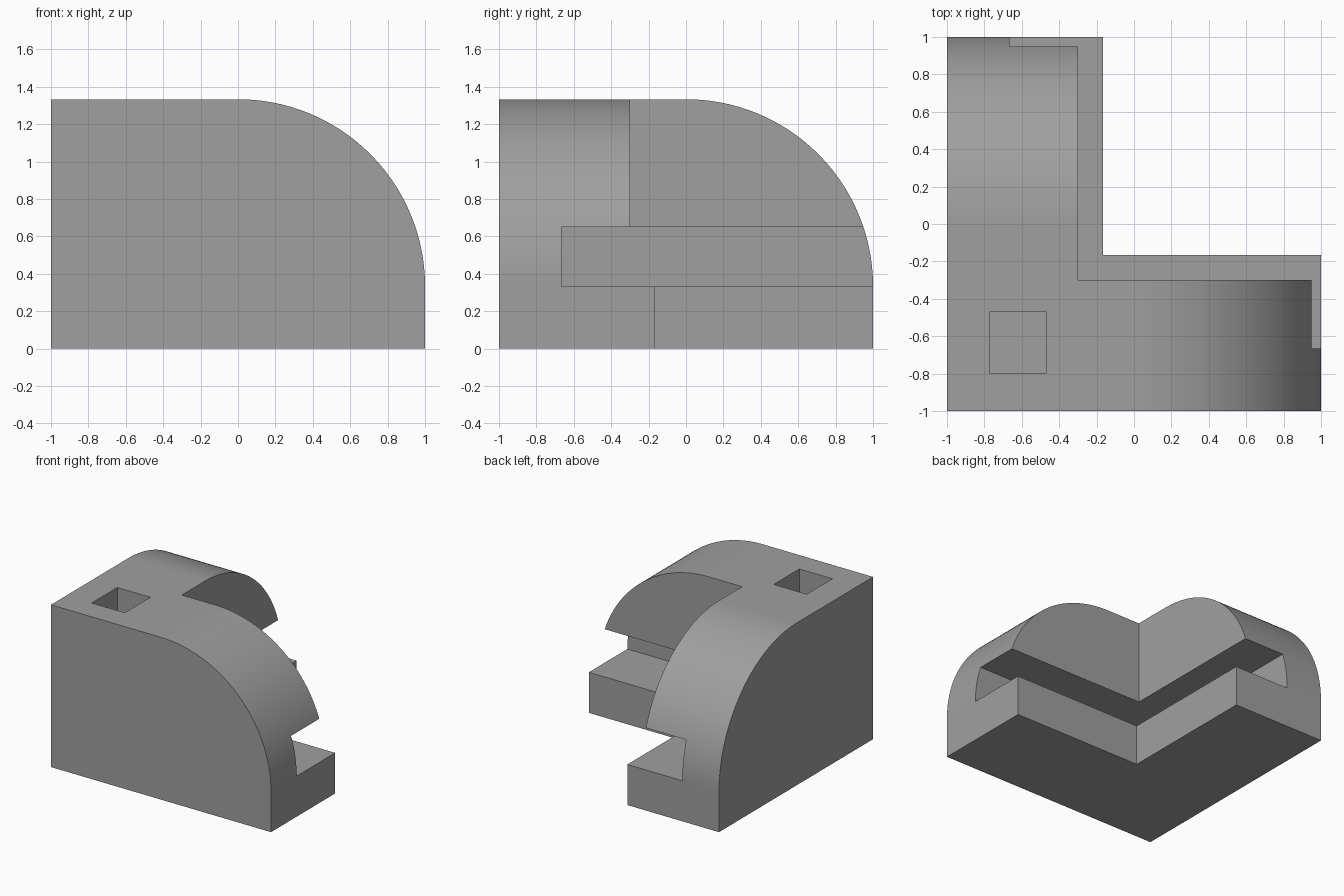
import bpy, bmesh, math

if "Cube" in bpy.data.objects:
    bpy.data.objects.remove(bpy.data.objects["Cube"])

# Key dimensions
TOP = 4 / 3          # overall height
STEP = 1 / 3         # slot floor, also where the rounds start
ROOF = 0.65          # slot roof
BASE = -1 / 6        # inner edge of the lower part
UPPER = -0.3         # inner edge of the upper part
SLOT = -2 / 3        # back wall of the slot
POCKET = 1.0         # floor of the square pocket

grey = bpy.data.materials.new("mid grey")
grey.diffuse_color = (0.35, 0.35, 0.35, 1)
grey.use_nodes = True
grey.node_tree.nodes["Principled BSDF"].inputs["Base Color"].default_value = grey.diffuse_color

bm = bmesh.new()
cache = {}


def vert(p):
    key = tuple(round(c, 5) + 0.0 for c in p)
    if key not in cache:
        cache[key] = bm.verts.new(key)
    return cache[key]


def face(points):
    bm.faces.new([vert(p) for p in points])


def both(points):
    """Add a face to the front leg and its twin, mirrored on the diagonal, to the back leg."""
    face(points)
    face([(y, x, z) for x, y, z in points])


def arc(t0, t1, n):
    return [(math.cos(t0 + (t1 - t0) * i / n), STEP + math.sin(t0 + (t1 - t0) * i / n))
            for i in range(n + 1)]


# Quarter-round, split at the slot roof
split = math.asin(ROOF - STEP)
low = arc(0, split, 12)
high = arc(split, math.pi / 2, 48)
rx = low[-1][0]

# Outer wall
both([(x, -1, z) for x, z in [(-1, 0), (1, 0)] + low + high[1:] + [(-1, TOP)]])

# End wall below the round
both([(1, -1, 0), (1, BASE, 0), (1, BASE, STEP), (1, SLOT, STEP), (1, -1, STEP)])

# Round beside the slot, then round above it
for (x0, z0), (x1, z1) in zip(low, low[1:]):
    both([(x0, -1, z0), (x0, SLOT, z0), (x1, SLOT, z1), (x1, -1, z1)])
for i, ((x0, z0), (x1, z1)) in enumerate(zip(high, high[1:])):
    mid = [(x0, SLOT, z0)] if i == 0 else []
    both([(x0, -1, z0)] + mid + [(x0, UPPER, z0), (x1, UPPER, z1), (x1, -1, z1)])

# Inner walls of the upper part, the slot and the base
both([(UPPER, UPPER, ROOF)] + [(x, UPPER, z) for x, z in high] + [(UPPER, UPPER, TOP)])
both([(SLOT, SLOT, STEP)] + [(x, SLOT, z) for x, z in low] + [(SLOT, SLOT, ROOF)])
both([(BASE, BASE, 0), (1, BASE, 0), (1, BASE, STEP), (BASE, BASE, STEP)])

# Slot roof, slot floor and underside
both([(SLOT, SLOT, ROOF), (rx, SLOT, ROOF), (rx, UPPER, ROOF), (UPPER, UPPER, ROOF)])
both([(SLOT, SLOT, STEP), (1, SLOT, STEP), (1, BASE, STEP), (BASE, BASE, STEP)])
both([(-1, -1, 0), (1, -1, 0), (1, BASE, 0), (BASE, BASE, 0)])

# Flat top around the square pocket
p, q, r, s = [(-0.77, -0.8), (-0.47, -0.8), (-0.47, -0.467), (-0.77, -0.467)]
corner, notch = (-1, -1), (UPPER, UPPER)
for ring in ([corner, (0, -1), (0, UPPER), notch, r, q, p],
             [corner, p, s, r, notch, (UPPER, 0), (-1, 0)]):
    face([(x, y, TOP) for x, y in ring])

# Pocket walls and floor
for a, b in ((p, q), (q, r), (r, s), (s, p)):
    face([(*a, TOP), (*b, TOP), (*b, POCKET), (*a, POCKET)])
face([(*c, POCKET) for c in (p, q, r, s)])

bmesh.ops.recalc_face_normals(bm, faces=bm.faces)
mesh = bpy.data.meshes.new("corner_block")
bm.to_mesh(mesh)
bm.free()
mesh.materials.append(grey)
block = bpy.data.objects.new("corner_block", mesh)
bpy.context.collection.objects.link(block)

# Smooth rounds, crisp corners
bpy.context.view_layer.objects.active = block
block.select_set(True)
bpy.ops.object.shade_smooth_by_angle(angle=math.radians(30))
